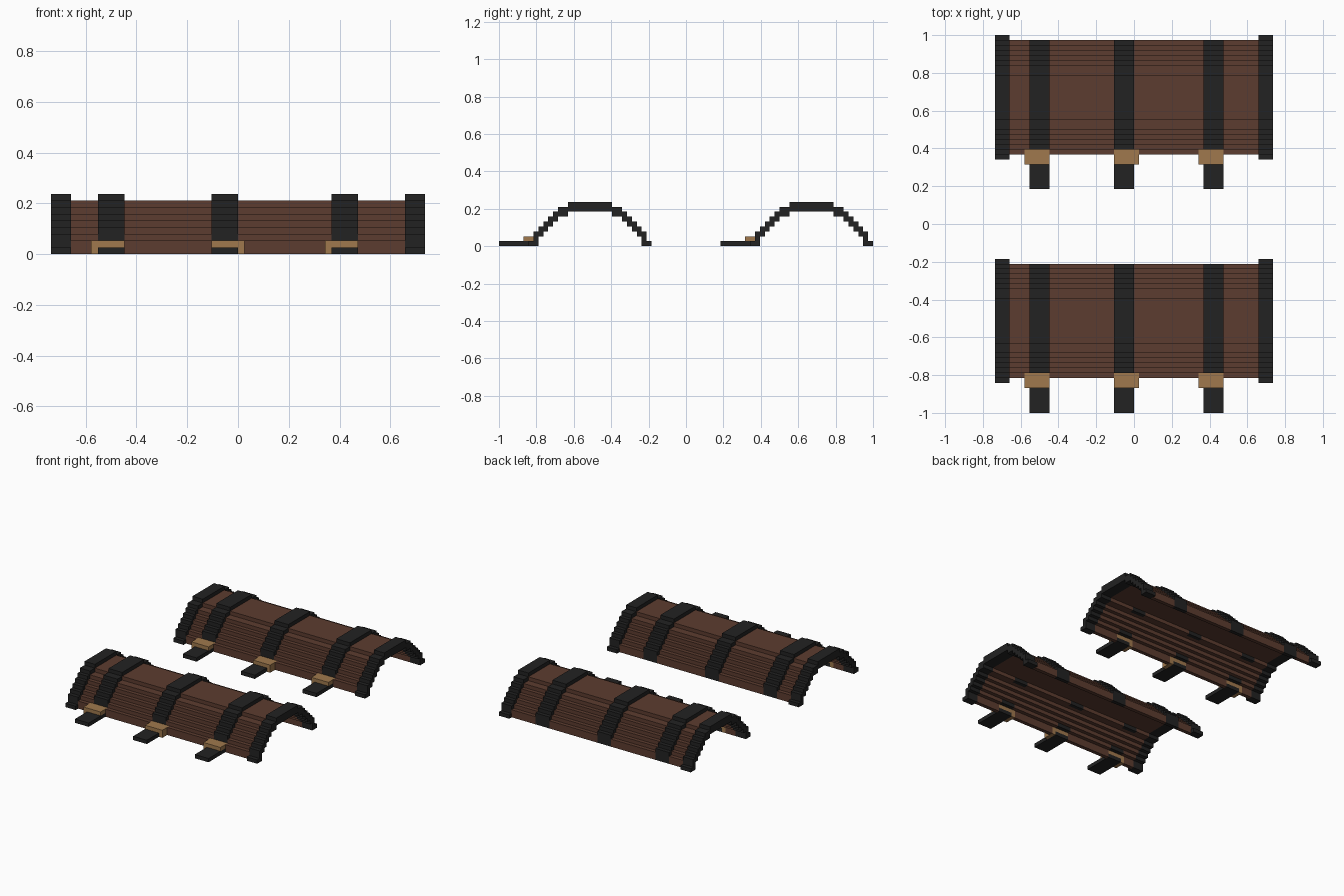
import bpy, bmesh
from mathutils import Vector

cube = bpy.data.objects.get("Cube")
if cube:
    bpy.data.objects.remove(cube, do_unlink=True)

V = 2 / 76  # size of one block


def material(name, rgb):
    m = bpy.data.materials.new(name)
    m.use_nodes = True
    m.diffuse_color = (*rgb, 1)
    bsdf = m.node_tree.nodes["Principled BSDF"]
    bsdf.inputs["Base Color"].default_value = (*rgb, 1)
    bsdf.inputs["Roughness"].default_value = 0.9
    return m


mats = {
    "wood_shell": material("dark brown wood", (0.107, 0.045, 0.029)),
    "end_bands": material("black iron", (0.016, 0.016, 0.016)),
    "clasps": material("tan brass", (0.35, 0.19, 0.075)),
}
mats["straps"] = mats["end_bands"]

# Half arch sections: for each layer, the span of blocks from the centre line
SHELL = [(11, 11), (11, 11), (10, 10), (9, 9), (8, 8), (7, 7), (5, 6), (0, 4)]
BAND = [(11, 12), (11, 11), (10, 11), (9, 10), (8, 9), (7, 8), (5, 7), (0, 6), (0, 4)]
cells = {}


def box(part, xs, ys, zs):
    for x in range(*xs):
        for y in range(*ys):
            for z in range(*zs):
                cells[x, y, z] = part


def arch(part, section, xs):
    for z, (a, b) in enumerate(section):
        for ys in ((a, b + 1), (-b, -a + 1)):
            box(part, xs, ys, (z, z + 1))


# Wooden half barrel with raised end bands
arch("wood_shell", SHELL, (-25, 25))
for x in (-28, 25):
    arch("end_bands", BAND, (x, x + 3))

# Straps lie over the wood, with a tongue and a clasp at the front
for x, side in ((-21, -1), (-4, 4), (14, -1)):
    xs = (x, x + 4)
    wood = {c for c, p in cells.items() if p == "wood_shell"}
    arch("straps", BAND, xs)
    for c in wood:
        if xs[0] <= c[0] < xs[1] and c[2] > 1 and abs(c[1]) != 5:
            cells[c] = "wood_shell"
    for i in range(*xs):
        for y in (-12, 12):
            cells.pop((i, y, 0), None)
        cells.pop((i, -11, 2), None)
    box("straps", xs, (-10, -9), (2, 3))
    box("straps", xs, (-18, -10), (0, 1))
    box("clasps", (x + min(side, 0), x + max(side + 1, 4)), (-13, -10), (1, 2))
    box("clasps", (x + side, x + side + 1), (-13, -10), (0, 1))


def build(part):
    """Skin the open sides of a part's blocks and merge flat areas."""
    bm = bmesh.new()
    verts = {}

    def vert(p):
        k = tuple(round(c) for c in p)
        if k not in verts:
            verts[k] = bm.verts.new((k[0] * V, (k[1] + 0.5 - 1) * V, k[2] * V))
        return verts[k]

    for c, p in cells.items():
        if p != part:
            continue
        mid = Vector(c) + Vector((0.5, 0.5, 0.5))
        for axis in range(3):
            for s in (-1, 1):
                n = Vector((0, 0, 0))
                n[axis] = s
                if tuple(int(a + b) for a, b in zip(c, n)) in cells:
                    continue
                u = Vector((0, 0, 0))
                u[(axis + 1) % 3] = 1
                w = n.cross(u)
                bm.faces.new([vert(mid + (n + u * a + w * b) / 2)
                              for a, b in ((-1, -1), (1, -1), (1, 1), (-1, 1))])
    bmesh.ops.dissolve_limit(bm, angle_limit=0.01, verts=bm.verts[:], edges=bm.edges[:])
    me = bpy.data.meshes.new(part)
    bm.to_mesh(me)
    bm.free()
    me.materials.append(mats[part])
    return me


# Two matching halves, one behind the other
for part in mats:
    mesh = build(part)
    for place, y in (("front", -19.5), ("back", 25.5)):
        ob = bpy.data.objects.new(place + "_" + part, mesh)
        ob.location.y = y * V
        bpy.context.collection.objects.link(ob)
